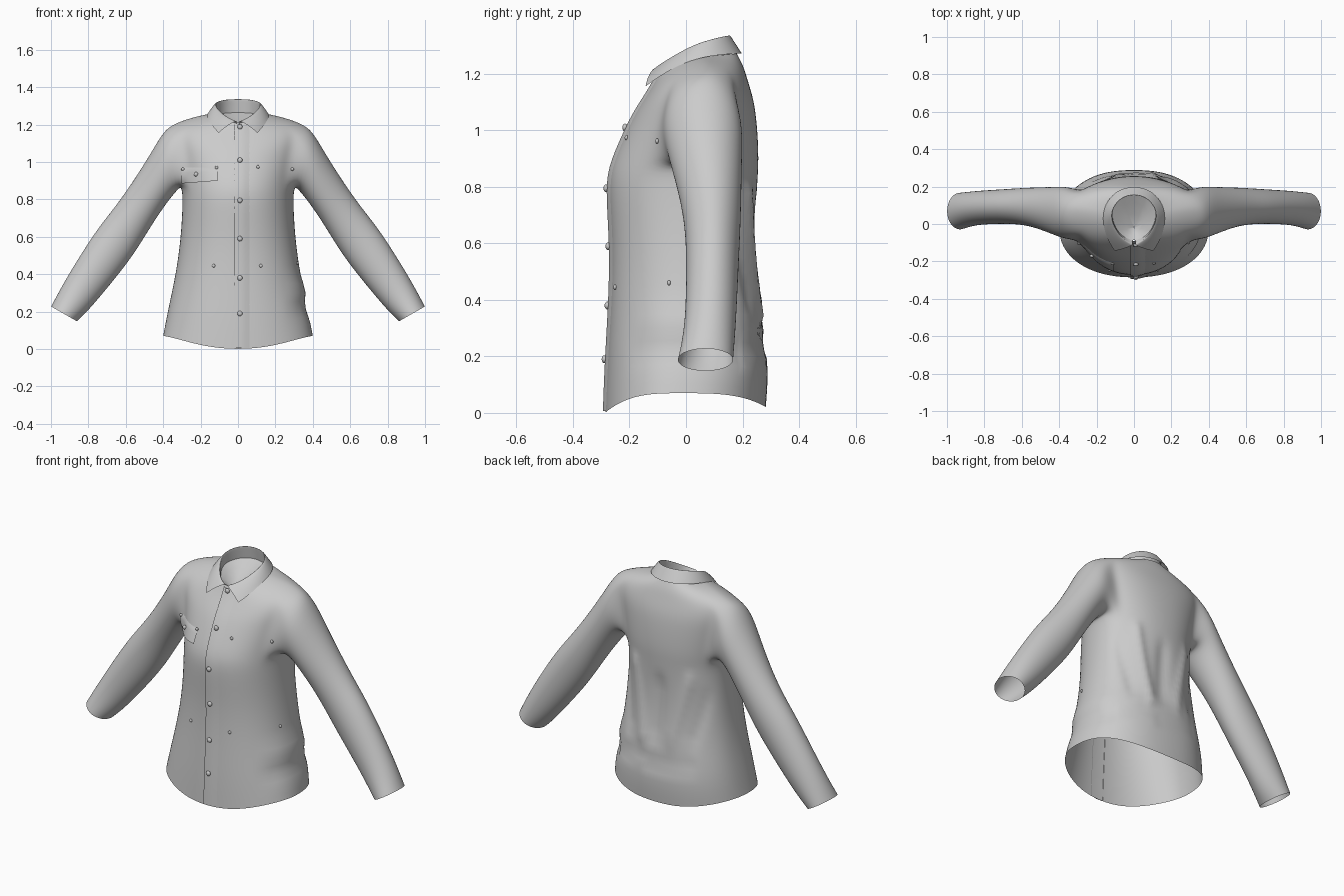
import bpy, bmesh, math
from mathutils import Vector
from mathutils.bvhtree import BVHTree

if "Cube" in bpy.data.objects:
    bpy.data.objects.remove(bpy.data.objects["Cube"])


def finish(name, bm, mods=(), angle=180):
    me = bpy.data.meshes.new(name)
    bm.to_mesh(me)
    bm.free()
    ob = bpy.data.objects.new(name, me)
    bpy.context.collection.objects.link(ob)
    bpy.ops.object.select_all(action='DESELECT')
    bpy.context.view_layer.objects.active = ob
    ob.select_set(True)
    for kind, props in mods:
        m = ob.modifiers.new(kind.title(), kind)
        for k, v in props.items():
            setattr(m, k, v)
        bpy.ops.object.modifier_apply(modifier=m.name)
    bpy.ops.object.shade_smooth_by_angle(angle=math.radians(angle))
    return ob


def grid(bm, rows, skip=lambda i, j: False):
    vs = [[bm.verts.new(p) for p in r] for r in rows]
    for i in range(len(vs) - 1):
        for j in range(len(vs[0]) - 1):
            if not skip(i, j):
                bm.faces.new((vs[i][j], vs[i][j + 1], vs[i + 1][j + 1], vs[i + 1][j]))
    return vs


# Body half rings: half width, y front, y back, y side, z front, z side, z back
RINGS = [(.402, -.287, .284, -.02, 0, .07, .02), (.378, -.281, .297, 0, .18, .2, .18),
         (.333, -.267, .258, .02, .4, .4, .4), (.306, -.263, .243, .03, .6, .6, .6),
         (.296, -.279, .252, .04, .8, .79, .8), (.302, -.264, .258, .06, .88, .87, .88),
         (.318, -.230, .256, .065, .96, .96, .96), (.337, -.193, .250, .07, 1.04, 1.06, 1.04),
         (.355, -.163, .240, .075, 1.09, 1.14, 1.11), (.345, -.130, .218, .08, 1.14, 1.205, 1.18),
         (.245, -.110, .203, .07, 1.175, 1.24, 1.23), (.13, -.092, .180, .05, 1.21, 1.262, 1.272)]


def ring(i):
    w, yf, yb, yc, zf, zs, zb = RINGS[i]
    pts = []
    for j in range(17):
        t = math.pi * j / 16
        c = math.cos(t)
        e = abs(c) ** (3 if i < 2 else 1.3)
        q = .84 if c < 0 and i < 4 else .92
        y = yc + abs(c) ** q * ((yf if c > 0 else yb) - yc)
        z = zs + e * ((zf if c > 0 else zb) - zs)
        pts.append((w * abs(math.sin(t)) ** q if 0 < j < 16 else 0, y, z))
    return pts


bm = bmesh.new()
v = grid(bm, [ring(i) for i in range(12)], lambda i, j: 5 <= i < 9 and 5 <= j < 11)
for n in [x for x in bm.verts if not x.link_faces]:
    bm.verts.remove(n)

# Sleeve grown from the armhole: upper x, z, lower x, z, y front, y back
SLEEVE = [(.398, 1.168, .32, .855, -.085, .203), (.465, 1.05, .385, .775, -.06, .20),
          (.572, .88, .462, .66, -.022, .197), (.67, .745, .525, .555, -.004, .194),
          (.76, .635, .60, .445, 0, .188), (.892, .425, .735, .28, -.002, .18),
          (.96, .305, .81, .195, -.015, .173), (1.0, .228, .86, .148, -.03, .168)]
path = ([(9, j) for j in (8, 7, 6, 5)] + [(i, 5) for i in (8, 7, 6)] +
        [(5, j) for j in range(5, 12)] + [(i, 11) for i in (6, 7, 8)] + [(9, j) for j in (11, 10, 9)])
prev = [v[i][j] for i, j in path]
for ux, uz, lx, lz, y0, y1 in SLEEVE:
    cur = []
    for k in range(20):
        a = math.tau * k / 20
        c = math.cos(a) / 2
        cur.append(bm.verts.new(((ux + lx) / 2 + c * (ux - lx), (y0 + y1) / 2 - math.sin(a) * (y1 - y0) / 2,
                                 (uz + lz) / 2 + c * (uz - lz))))
    for k in range(20):
        n = (k + 1) % 20
        bm.faces.new((prev[k], prev[n], cur[n], cur[k]))
    prev = cur
bmesh.ops.recalc_face_normals(bm, faces=bm.faces[:])
SUB = ('SUBSURF', dict(levels=2, boundary_smooth='PRESERVE_CORNERS'))
shirt = finish("shirt_body", bm, [('MIRROR', dict(merge_threshold=.0005)), SUB])

# Cloth folds on the back: x0, z0, x1, z1, depth, width
FOLDS = [(-.18, .75, -.08, .38, .012, .03), (.17, .78, .10, .35, .014, .03), (.0, .7, .02, .4, -.012, .04),
         (.25, .7, .2, .4, -.012, .03), (-.26, .66, -.2, .4, -.01, .03), (-.2, .27, .05, .24, -.012, .03),
         (.1, .28, .3, .22, -.012, .03)]
for p in shirt.data.vertices:
    x, y, z = p.co
    if y > .1 and abs(x) < .33 and z < .85:
        for x0, z0, x1, z1, d, w in FOLDS:
            a, b, q = Vector((x0, z0)), Vector((x1, z1)), Vector((x, z))
            t = max(0, min(1, (q - a).dot(b - a) / (b - a).length_squared))
            r = (q - a.lerp(b, t)).length
            p.co.y += d * math.exp(-(r / w) ** 2) * min(1, (y - .1) / .08)
    # Crumple at the left waist
    if .25 < x < .42 and z < .5 and y < .2:
        f = min(1, (x - .25) / .08)
        p.co.x -= f * .01 * (math.exp(-((z - .22) / .05) ** 2) - math.exp(-((z - .32) / .04) ** 2))

sb = bmesh.new()
sb.from_mesh(shirt.data)
tree = BVHTree.FromBMesh(sb)
sb.free()


def front(x, z, off=0):
    hit = tree.ray_cast(Vector((x, -1, z)), Vector((0, 1, 0)))[0]
    return Vector((x, (hit.y if hit else -.285) - off, z))


# Button placket
bm = bmesh.new()
grid(bm, [[front(x, .006 + 1.194 * i / 40, o) for x, o in
           ((-.02, -.002), (-.018, .008), (.015, .009), (.04, .005), (.065, -.001))] for i in range(41)])
finish("placket", bm, angle=40)

# Pocket flap on the wearer's right
bm = bmesh.new()
rows = []
for i in range(7):
    t = i / 6
    row = []
    for j in range(11):
        u = j / 10
        z = .972 - t * (.087 - .015 * u)
        off = -.001 if i == 0 else .005 + .012 * t * (.5 + u / 2)
        row.append(front(-.303 + .195 * u, z, off))
    rows.append(row)
grid(bm, rows)
finish("pocket_flap", bm, angle=40)

# Collar half outlines: stand foot, fold line, falling edge
STAND = [(0, .170, 1.265), (.07, .152, 1.262), (.112, .1, 1.255), (.12, .03, 1.25),
         (.092, -.035, 1.225), (.05, -.075, 1.208), (.006, -.086, 1.2)]
FOLD = [(0, .158, 1.342), (.065, .142, 1.34), (.112, .09, 1.328), (.122, .03, 1.308),
        (.098, -.03, 1.275), (.055, -.087, 1.24), (.008, -.112, 1.221)]
FALL = [(0, .203, 1.272), (.084, .186, 1.273), (.146, .124, 1.268), (.169, .05, 1.258),
        (.161, -.025, 1.232), (.138, -.092, 1.192), (.103, -.143, 1.156)]


def both(half):
    return [Vector((-x, y, z)) for x, y, z in half[:0:-1]] + [Vector(p) for p in half]


s, f, o = both(STAND), both(FOLD), both(FALL)
out = Vector((0, -.004, .006))
bm = bmesh.new()
grid(bm, [s, [a.lerp(b, .25) for a, b in zip(f, s)], f, [a.lerp(b, .3) + out for a, b in zip(f, o)],
          [a.lerp(b, .7) + out for a, b in zip(f, o)], o])
bmesh.ops.recalc_face_normals(bm, faces=bm.faces[:])
finish("collar", bm, [SUB])

# Shallow lining that closes the neck inside the collar
bm = bmesh.new()
mid = Vector((0, -.02, 1.2))
rows = [[p.lerp(mid, k) - Vector((0, 0, .03 * math.sin(k * math.pi / 2))) for p in s + s[:1]]
        for k in (0, .3, .6, .97)]
grid(bm, rows)
bmesh.ops.holes_fill(bm, edges=bm.edges[:], sides=4)
bmesh.ops.remove_doubles(bm, verts=bm.verts[:], dist=.004)
finish("neck_lining", bm)


# Buttons and small studs
def stud(name, p, r):
    bpy.ops.mesh.primitive_uv_sphere_add(segments=14, ring_count=8, radius=r, location=p)
    bpy.context.object.name = name
    bpy.context.object.scale.y = .7
    bpy.ops.object.shade_smooth()


for z in (1.188, 1.01, .795, .59, .38, .19):
    stud("button", front(.01, z, .011), .014)
stud("pocket_button", front(-.225, .935, .014), .012)
for x, z, off in ((-.295, .962, .006), (-.115, .97, .006), (.107, .974, .002), (.29, .962, .002),
                  (-.13, .445, .002), (.122, .445, .002)):
    stud("stud", front(x, z, off), .009)
hit = tree.ray_cast(Vector((1, -.06, .46)), Vector((-1, 0, 0)))[0]
stud("side_stud", hit or Vector((.32, -.06, .46)), .009)
